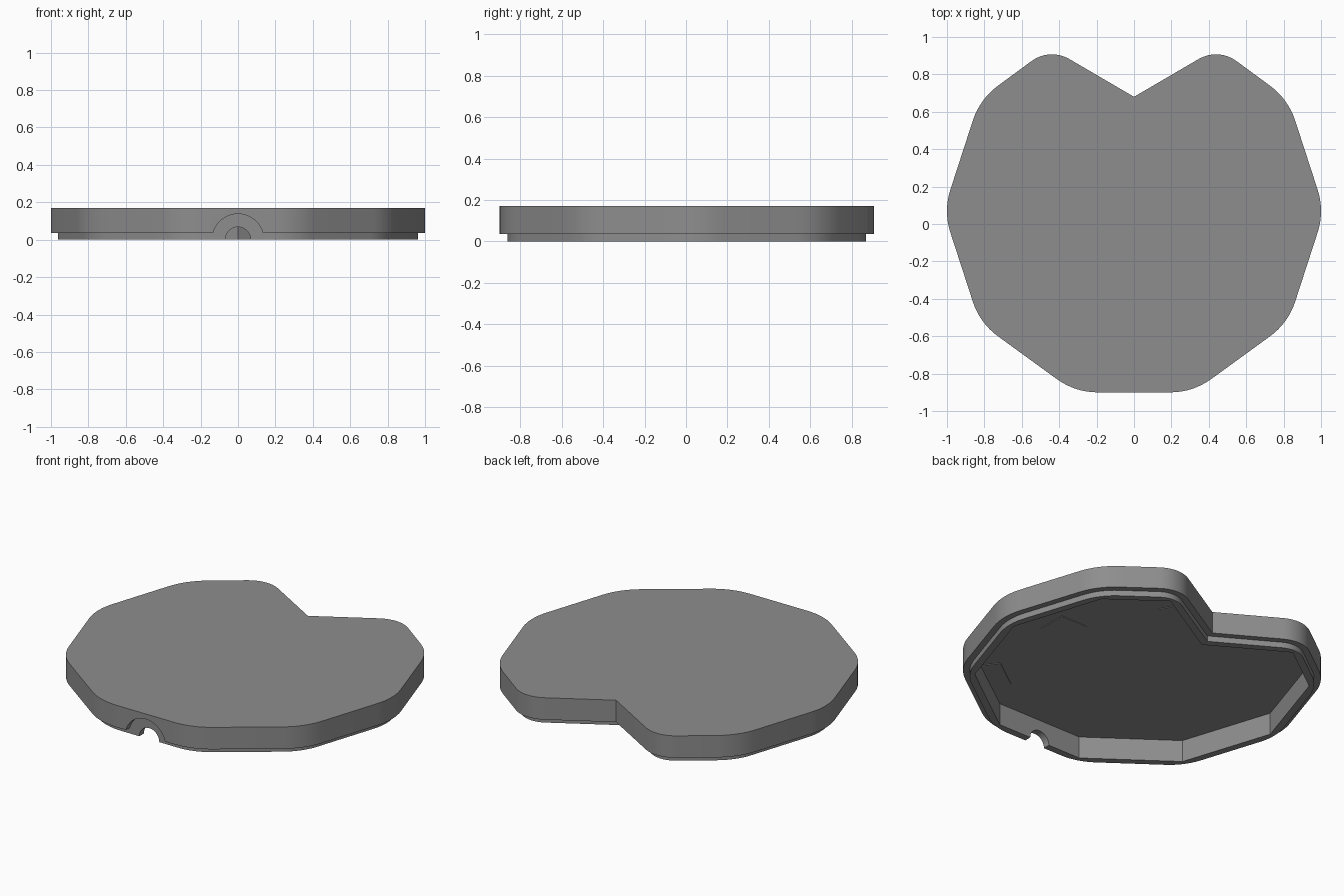
import bpy, bmesh, math
from mathutils import Vector

if "Cube" in bpy.data.objects:
    bpy.data.objects.remove(bpy.data.objects["Cube"])

R, CY = 1.019, 0.069          # decagon radius and centre
grey = bpy.data.materials.new("grey")
grey.diffuse_color = (0.27, 0.27, 0.27, 1)
grey.use_nodes = True
grey.node_tree.nodes["Principled BSDF"].inputs["Base Color"].default_value = grey.diffuse_color

# Sharp outline, counter-clockwise: decagon with a V notch at the back
right = [Vector((R * math.cos(math.radians(a)), CY + R * math.sin(math.radians(a))))
         for a in (-72, -36, 0, 36)] + [Vector((0.45, 0.943))]
outline = right + [Vector((0, 0.68))] + [Vector((-p.x, p.y)) for p in reversed(right)]


def inset(pts, d):
    """Move every edge inward by d."""
    out = []
    for i, p in enumerate(pts):
        a = (p - pts[i - 1]).normalized()
        b = (pts[(i + 1) % len(pts)] - p).normalized()
        na, nb = Vector((-a.y, a.x)), Vector((-b.y, b.x))
        out.append(p + (na + nb) * d / (1 + na.dot(nb)))
    return out


def rounded(pts, d, tangent=0.12, steps=8):
    """Inset outline with arcs on every convex corner."""
    out = []
    for i, p in enumerate(inset(pts, d)):
        a = (pts[i] - pts[i - 1]).normalized()
        b = (pts[(i + 1) % len(pts)] - pts[i]).normalized()
        cross = a.x * b.y - a.y * b.x
        if cross < 0:
            out.append(p)
            continue
        turn = math.atan2(cross, a.dot(b))
        r = tangent / math.tan(turn / 2) - d
        start = p - a * r * math.tan(turn / 2)
        n = Vector((-a.y, a.x))
        for k in range(steps + 1):
            t = turn * k / steps
            out.append(start + n * r * (1 - math.cos(t)) + a * r * math.sin(t))
    return out


def prism(name, pts, z0, z1, helper=False):
    bm = bmesh.new()
    low = [bm.verts.new((p.x, p.y, z0)) for p in pts]
    high = [bm.verts.new((p.x, p.y, z1)) for p in pts]
    bm.faces.new(low[::-1])
    bm.faces.new(high)
    n = len(pts)
    for i in range(n):
        j = (i + 1) % n
        bm.faces.new((low[i], low[j], high[j], high[i]))
    me = bpy.data.meshes.new(name)
    bm.to_mesh(me)
    bm.free()
    me.materials.append(grey)
    ob = bpy.data.objects.new(name, me)
    bpy.context.collection.objects.link(ob)
    ob.hide_render = helper
    return ob


def tunnel(name, radius, y0, y1):
    bpy.ops.mesh.primitive_cylinder_add(vertices=48, radius=radius, depth=y1 - y0,
                                        location=(0, (y0 + y1) / 2, 0),
                                        rotation=(math.pi / 2, 0, 0))
    ob = bpy.context.object
    ob.name = name
    ob.data.materials.append(grey)
    ob.hide_render = True
    return ob


def boolean(target, tool, op):
    m = target.modifiers.new(op, 'BOOLEAN')
    m.operation, m.object, m.solver = op, tool, 'EXACT'
    bpy.context.view_layer.objects.active = target
    bpy.ops.object.modifier_apply(modifier=m.name)
    bpy.data.objects.remove(tool)


# Cover with arch recess, inner lip, hollow and cable hole
cover = prism("cover", rounded(outline, 0), 0.035, 0.17)
boolean(cover, tunnel("arch_cutter", 0.138, -1.1, -0.85), 'DIFFERENCE')
boolean(cover, prism("lip", rounded(outline, 0.037), 0, 0.15, True), 'UNION')
boolean(cover, prism("hollow_cutter", inset(outline, 0.08), -0.1, 0.135, True), 'DIFFERENCE')
boolean(cover, tunnel("cable_hole_cutter", 0.068, -1.1, -0.7), 'DIFFERENCE')
bpy.ops.object.select_all(action='DESELECT')
cover.select_set(True)
bpy.context.view_layer.objects.active = cover
bpy.ops.object.shade_smooth_by_angle(angle=math.radians(20))

# Thin pads on the underside of the cover
for name, x, y, w, h, deg in (("edge_pad", 0.515, -0.59, 0.25, 0.12, 36),
                              ("side_pad", 0.565, 0.065, 0.18, 0.18, 0),
                              ("back_pad", 0.2, 0.58, 0.14, 0.12, 30)):
    c, s = math.cos(math.radians(deg)), math.sin(math.radians(deg))
    corners = [(-w / 2, -h / 2), (w / 2, -h / 2), (w / 2, h / 2), (-w / 2, h / 2)]
    prism(name, [Vector((x + u * c - v * s, y + u * s + v * c)) for u, v in corners],
          0.131, 0.137)
